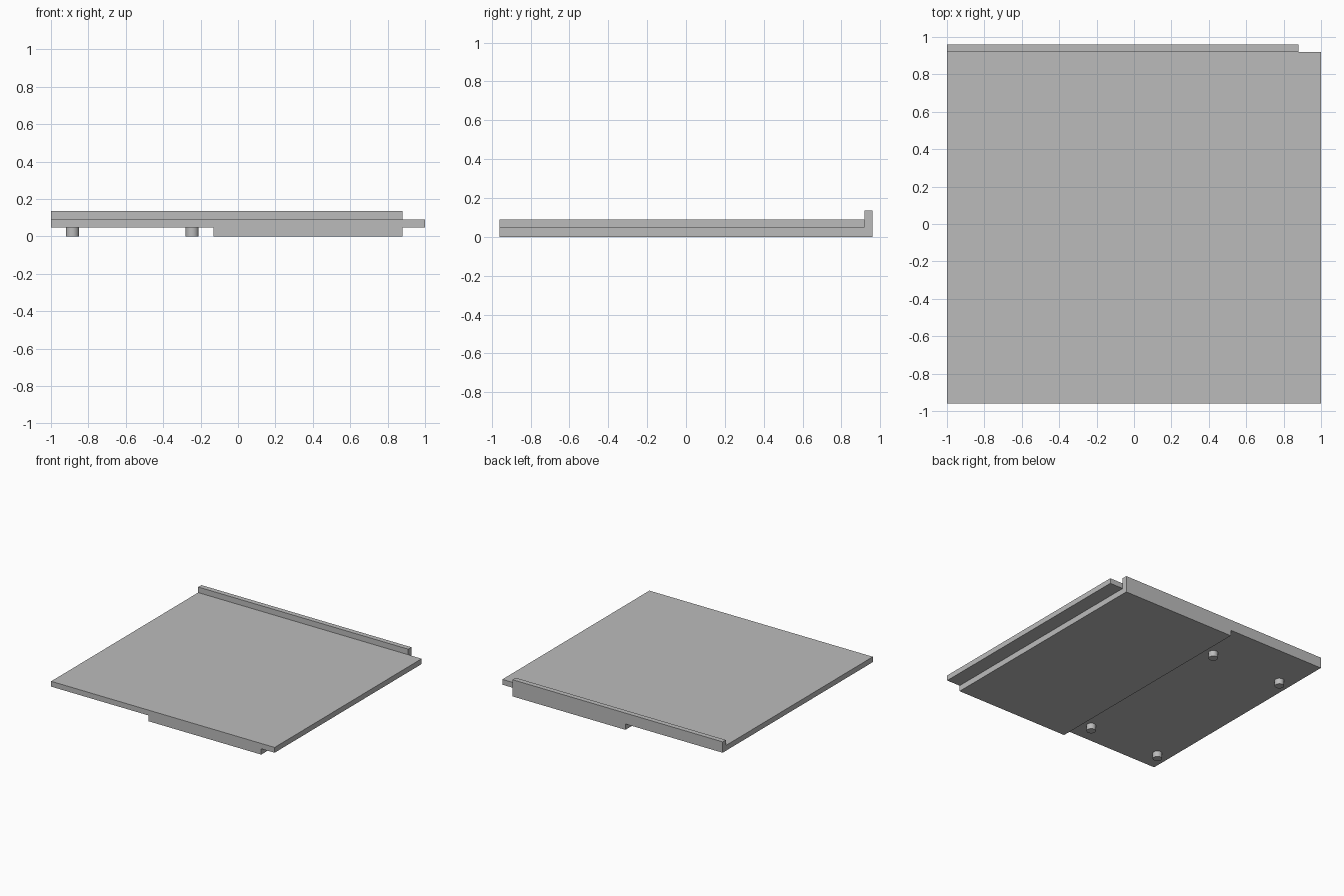
import bpy
import bmesh

cube = bpy.data.objects.get("Cube")
if cube:
    bpy.data.objects.remove(cube, do_unlink=True)

GREY = (0.5, 0.5, 0.5, 1.0)
mat = bpy.data.materials.new("plain grey")
mat.use_nodes = True
mat.diffuse_color = GREY
mat.node_tree.nodes["Principled BSDF"].inputs["Base Color"].default_value = GREY

# Key levels shared by the parts
UNDER, TOP, LIP_TOP = 0.047, 0.09, 0.135
FRONT, LIP_FRONT, BACK = -0.96, 0.919, 0.96
STEP, RAIL_END = -0.13, 0.88


def finish(bm, name):
    mesh = bpy.data.meshes.new(name)
    bmesh.ops.recalc_face_normals(bm, faces=bm.faces)
    bm.to_mesh(mesh)
    bm.free()
    mesh.materials.append(mat)
    obj = bpy.data.objects.new(name, mesh)
    bpy.context.collection.objects.link(obj)
    return obj


def prism(name, outline, y0, y1):
    """Extrude an x-z outline from y0 to y1."""
    bm = bmesh.new()
    face = bm.faces.new([bm.verts.new((x, y0, z)) for x, z in outline])
    ext = bmesh.ops.extrude_face_region(bm, geom=[face])
    moved = [v for v in ext["geom"] if isinstance(v, bmesh.types.BMVert)]
    bmesh.ops.translate(bm, verts=moved, vec=(0, y1 - y0, 0))
    return finish(bm, name)


# Stepped panel: thin board with a thicker underside on one half
prism("panel", [(-1, UNDER), (STEP, UNDER), (STEP, 0), (RAIL_END, 0),
                (RAIL_END, UNDER), (1, UNDER), (1, TOP), (-1, TOP)],
      FRONT, LIP_FRONT)

# Raised lip along the back, following the same stepped underside
prism("back_lip", [(-1, UNDER), (STEP, UNDER), (STEP, 0), (RAIL_END, 0),
                   (RAIL_END, LIP_TOP), (-1, LIP_TOP)],
      LIP_FRONT, BACK)

# Four round feet under the thin half
for x, side in ((-0.885, "right"), (-0.245, "left")):
    for y, end in ((-0.785, "front"), (0.62, "back")):
        bm = bmesh.new()
        bmesh.ops.create_cone(bm, cap_ends=True, segments=32, radius1=0.035,
                              radius2=0.035, depth=UNDER)
        bmesh.ops.translate(bm, verts=bm.verts, vec=(x, y, UNDER / 2))
        foot = finish(bm, f"{end}_{side}_foot")
        bpy.ops.object.select_all(action='DESELECT')
        foot.select_set(True)
        bpy.context.view_layer.objects.active = foot
        bpy.ops.object.shade_smooth_by_angle()
